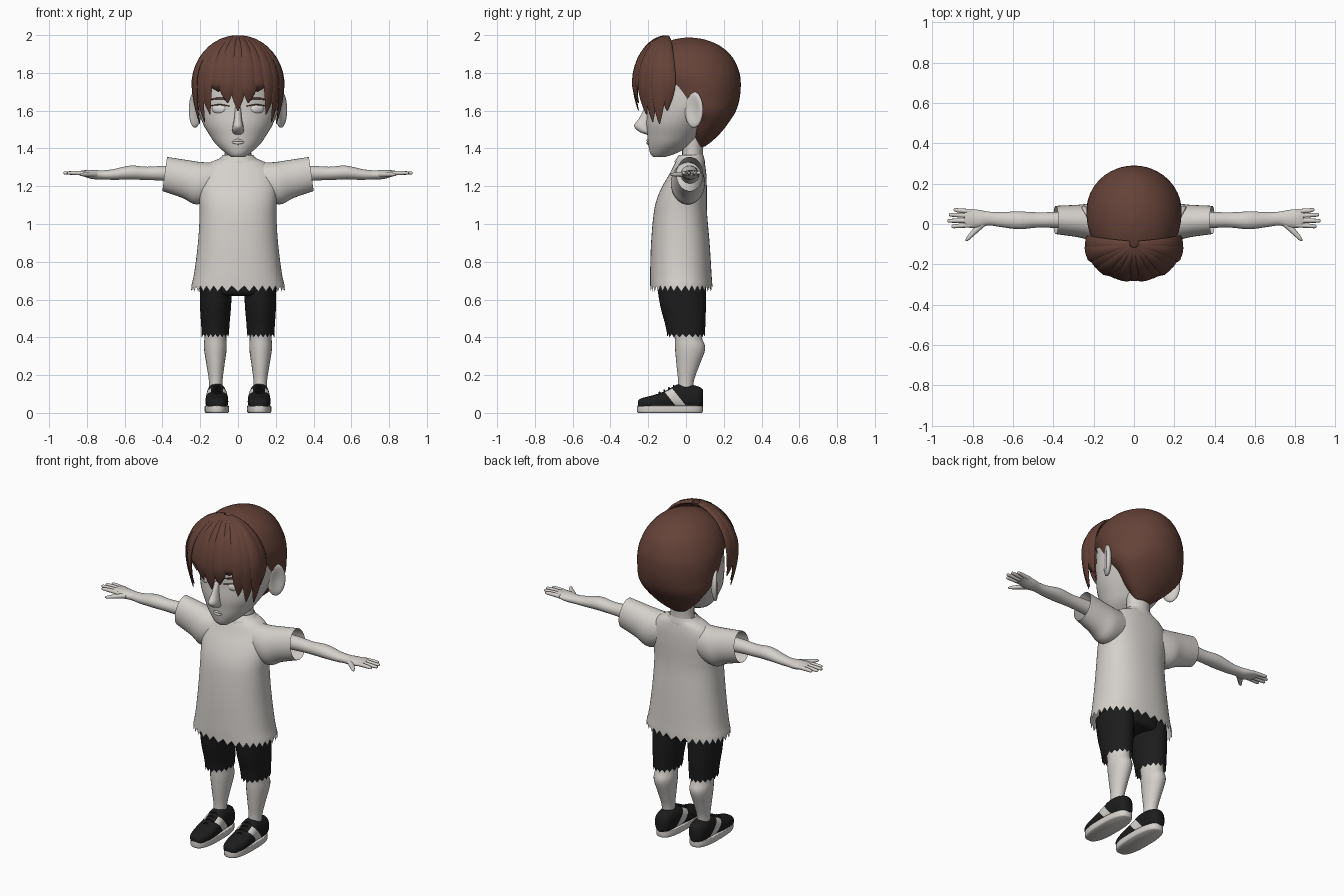
import bpy, bmesh, math
from mathutils import Vector, Matrix

old = bpy.data.objects.get("Cube")
if old:
    bpy.data.objects.remove(old)


def material(name, rgb):
    m = bpy.data.materials.new(name)
    m.use_nodes = True
    m.diffuse_color = (*rgb, 1)
    bsdf = m.node_tree.nodes["Principled BSDF"]
    bsdf.inputs["Base Color"].default_value = (*rgb, 1)
    bsdf.inputs["Roughness"].default_value = 0.8
    return m


PALE = material("pale skin and cloth", (0.66, 0.63, 0.60))
BROWN = material("brown hair", (0.13, 0.055, 0.04))
BLACK = material("black cloth", (0.012, 0.012, 0.012))
WHITE = material("eye white", (0.75, 0.73, 0.70))


def finish(bm, name, mats, mirror=False):
    bmesh.ops.recalc_face_normals(bm, faces=bm.faces[:])
    mesh = bpy.data.meshes.new(name)
    bm.to_mesh(mesh)
    bm.free()
    for m in mats:
        mesh.materials.append(m)
    mesh.shade_smooth()
    mesh.set_sharp_from_angle(angle=math.radians(50))
    ob = bpy.data.objects.new(name, mesh)
    bpy.context.collection.objects.link(ob)
    if mirror:
        ob.modifiers.new("Mirror", "MIRROR").use_mirror_merge = False
    return ob


def bridge(rings, caps=(True, True)):
    """Skin a list of point rings."""
    bm = bmesh.new()
    vs = [[bm.verts.new(p) for p in r] for r in rings]
    n = len(vs[0])
    for a, b in zip(vs, vs[1:]):
        for i in range(n):
            j = (i + 1) % n
            bm.faces.new((a[i], a[j], b[j], b[i]))
    if caps[0]:
        bm.faces.new(vs[0])
    if caps[1]:
        bm.faces.new(vs[-1])
    return bm


def smooth_rows(rows, steps):
    """Catmull-Rom interpolation between profile rows."""
    rows = [Vector(r) for r in rows]
    out = []
    for i in range(len(rows) - 1):
        p1, p2 = rows[i], rows[i + 1]
        p0, p3 = rows[max(i - 1, 0)], rows[min(i + 2, len(rows) - 1)]
        for k in range(steps):
            t = k / steps
            out.append(p1 + (p2 - p0) * (t / 2)
                       + (2 * p0 - 5 * p1 + 4 * p2 - p3) * (t * t / 2)
                       + (3 * p1 - p0 - 3 * p2 + p3) * (t ** 3 / 2))
    return out + [rows[-1]]


def loft_mesh(axis, rows, n=24, p=2, caps=(True, True), teeth=0, slant=0, steps=4):
    """Rows are (position, centre, radius, centre, radius) on the other axes."""
    rings = []
    for t, c1, r1, c2, r2 in smooth_rows(rows, steps):
        ring = []
        for i in range(n):
            a = math.tau * i / n
            c, s = math.cos(a), math.sin(a)
            u = c1 + r1 * math.copysign(abs(c) ** (2 / p), c)
            v = c2 + r2 * math.copysign(abs(s) ** (2 / p), s)
            x = t - slant * (v - c2)
            ring.append(Vector({"x": (x, u, v), "y": (u, x, v), "z": (u, v, x)}[axis]))
        rings.append(ring)
    # torn cloth edge on the first ring
    for q in rings[0][::2]:
        q.z -= teeth
    return bridge(rings, caps)


def loft(name, axis, rows, mat, mirror=False, **kw):
    return finish(loft_mesh(axis, rows, **kw), name, [mat], mirror)


def centred(rows):
    """(z, half width, front y, back y) to loft rows."""
    return [(z, 0, w, (f + b) / 2, (b - f) / 2) for z, w, f, b in rows]


def ellipsoid(name, loc, size, turn, mat, dish=0):
    bm = bmesh.new()
    bmesh.ops.create_uvsphere(bm, u_segments=24, v_segments=16, radius=1)
    for v in bm.verts:
        if v.co.x > 0:
            v.co.x -= dish * v.co.x ** 3
    bm.transform(Matrix.Translation(loc) @ Matrix.Rotation(math.radians(turn), 4, "Z")
                 @ Matrix.Diagonal((*size, 1)))
    return finish(bm, name, [mat], True)


# Head, neck and face
loft("head", "z", centred([
    (1.355, .035, -.175, -.11), (1.375, .065, -.19, -.05), (1.42, .115, -.2, .03),
    (1.47, .15, -.205, .08), (1.53, .185, -.21, .13), (1.61, .213, -.205, .2),
    (1.7, .22, -.205, .24), (1.8, .21, -.195, .24), (1.9, .15, -.14, .18),
    (1.95, .07, -.07, .08)]), PALE, n=40)
loft("neck", "z", [(1.28, 0, .08, .035, .06), (1.38, 0, .07, .035, .055),
                   (1.5, 0, .08, .04, .06)], PALE)
loft("nose", "z", centred([
    (1.475, .018, -.215, -.18), (1.49, .03, -.25, -.18), (1.52, .028, -.275, -.18),
    (1.56, .02, -.248, -.18), (1.63, .014, -.212, -.18)]), PALE, n=16)
for label, z, r in (("upper_lip", 1.443, .007), ("lower_lip", 1.429, .008)):
    loft(label, "x", [(-.045, -.188, .003, 1.436, .002), (0, -.202, r, z, r),
                      (.045, -.188, .003, 1.436, .002)], PALE, n=10)
ellipsoid("ears", (.228, .042, 1.605), (.024, .055, .095), -30, PALE, dish=.9)
ellipsoid("eyes", (.1, -.174, 1.61), (.04, .015, .026), 24, WHITE)
for label, z, r in (("eyebrows", 1.665, .006), ("eyelids", 1.632, .003)):
    loft(label, "x", [(.045, -.205, .003, z - .008, .002), (.095, -.19, .006, z, r),
                      (.145, -.16, .003, z - .006, .002)], BROWN, True, n=8)

# Hair: rounded back with a tapered nape, then fringe locks
loft("back_hair", "z", centred([
    (1.41, .045, .05, .10), (1.44, .085, .04, .14), (1.49, .14, .02, .19),
    (1.55, .19, .005, .235), (1.6, .22, -.06, .265), (1.66, .232, -.13, .283),
    (1.73, .236, -.17, .29), (1.8, .23, -.215, .283), (1.88, .195, -.21, .248),
    (1.94, .14, -.15, .185), (1.975, .07, -.07, .105), (1.987, .012, 0, .03)]),
    BROWN, n=48)


def lock(name, degrees, tip, lift):
    a = math.radians(degrees)
    side = Vector((math.cos(a), math.sin(a), 0))
    rings = []
    for k in range(17):
        s = k / 16
        e = math.radians(85) * max(0, 1 - s / .6)
        q = max(0, (s - .6) / .4)
        r = (math.cos(e) - .12 * q * q) * lift
        z = 1.74 + .248 * math.sin(e) - (1.74 - tip) * q
        mid = Vector((.232 * r * math.sin(a), -.1 - .172 * r * math.cos(a), z))
        out = Vector((math.sin(a) * math.cos(e), -math.cos(a) * math.cos(e), math.sin(e)))
        w = .044 * min(1, .35 + 1.3 * s) * (1 - .93 * q ** 1.6)
        h = .012 * (1 - .8 * q)
        rings.append([mid + side * w * math.cos(j * math.tau / 8)
                      + out * h * math.sin(j * math.tau / 8) for j in range(8)])
    finish(bridge(rings), name, [BROWN])


tips = {0: 1.6, 15: 1.64, 30: 1.7, 45: 1.58, 60: 1.54, 75: 1.53, 90: 1.6}
for i, deg in enumerate(range(-90, 91, 15)):
    lock(f"fringe_lock_{i + 1}", deg, tips[abs(deg)], 1.0 + .025 * (i % 2))

# Shirt with torn hem, collar and short sleeves
loft("shirt", "z", centred([
    (.672, .248, -.19, .14), (.74, .232, -.19, .135), (.9, .212, -.185, .125),
    (1.05, .203, -.172, .112), (1.13, .206, -.155, .11), (1.2, .208, -.125, .11),
    (1.27, .195, -.085, .107), (1.32, .155, -.06, .1), (1.35, .09, -.04, .092)]),
    PALE, n=64, p=2.3, caps=(False, True), teeth=.03)
loft("collar", "z", centred([(1.333, .118, -.06, .1), (1.35, .095, -.048, .096),
                             (1.365, .08, -.038, .092)]),
     PALE, n=28, caps=(False, False), teeth=.025)
loft("sleeves", "x", [
    (.08, .01, .07, 1.235, .09), (.2, .01, .09, 1.215, .112), (.28, .015, .08, 1.238, .1),
    (.388, .02, .07, 1.265, .09)], PALE, True, n=32, caps=(True, False), slant=.14)

# Arms and hands
loft("arms", "x", [
    (.15, .02, .05, 1.26, .05), (.38, .02, .04, 1.268, .04), (.48, .02, .038, 1.268, .035),
    (.57, .018, .044, 1.272, .037), (.66, .022, .037, 1.262, .028),
    (.72, .027, .034, 1.26, .024), (.77, .025, .045, 1.262, .024),
    (.82, .028, .046, 1.268, .016), (.84, .028, .04, 1.268, .011)], PALE, True)
for label, y, tip_x, tip_y in (("little", .062, .895, .07), ("ring", .04, .918, .046),
                               ("middle", .017, .925, .016), ("index", -.005, .905, -.012)):
    loft(label + "_fingers", "x", [
        (.8, y, .012, 1.268, .012), (.86, (y + tip_y) / 2, .011, 1.27, .011),
        (tip_x - .008, tip_y, .009, 1.27, .008), (tip_x, tip_y, .003, 1.27, .003)],
        PALE, True, n=10)
loft("thumbs", "x", [
    (.745, .005, .02, 1.262, .015), (.79, -.035, .02, 1.262, .012),
    (.822, -.068, .014, 1.262, .009), (.835, -.08, .004, 1.262, .004)], PALE, True, n=12)

# Shorts
loft("shorts_seat", "z", centred([(.62, .17, -.12, .08), (.65, .195, -.15, .1),
                                  (.8, .19, -.14, .095)]), BLACK, n=32, p=2.4)
loft("shorts_legs", "z", [
    (.418, .12, .072, 0, .1), (.48, .12, .076, -.005, .108), (.56, .119, .082, -.015, .12),
    (.68, .117, .086, -.025, .13)], BLACK, True, n=36, caps=(False, True), teeth=.018)

# Lower legs
loft("lower_legs", "z", [
    (.1, .118, .035, -.005, .04), (.17, .118, .036, 0, .042), (.25, .119, .047, .01, .06),
    (.34, .12, .06, .022, .08), (.4, .12, .058, .012, .072), (.5, .12, .06, 0, .075)],
    PALE, True)

# Shoes: dark uppers with a pale slanted side band cut into them
bm = loft_mesh("y", [
    (-.255, .112, .025, .045, .018), (-.235, .112, .045, .048, .03),
    (-.18, .112, .059, .055, .037), (-.12, .112, .06, .065, .047),
    (-.07, .112, .057, .078, .06), (-.03, .113, .053, .085, .07),
    (.03, .114, .052, .083, .066), (.07, .114, .045, .08, .058),
    (.09, .114, .025, .078, .045)], n=32, p=2.4)
slope = Vector((0, 1, .8))
cuts = [(Vector((0, y, .075)), slope) for y in (-.085, -.03)]
cuts += [(Vector((x, 0, 0)), Vector((1, 0, 0))) for x in (.08, .144)]
for point, normal in cuts:
    bmesh.ops.bisect_plane(bm, geom=bm.verts[:] + bm.edges[:] + bm.faces[:],
                           plane_co=point, plane_no=normal)
for f in bm.faces:
    c = f.calc_center_median()
    behind = (c - cuts[0][0]).dot(slope) > 0 > (c - cuts[1][0]).dot(slope)
    f.material_index = int(behind and abs(c.x - .112) > .032)
finish(bm, "shoe_uppers", [BLACK, PALE], True)
loft("shoe_soles", "z", [(0, .112, .058, -.085, .168), (.008, .112, .064, -.085, .174),
                         (.034, .112, .064, -.085, .174), (.038, .112, .06, -.085, .17)],
     PALE, True, n=40, p=2.6)
for i in range(4):
    y, z = -.14 + .025 * i, .108 + .012 * i
    loft(f"shoe_laces_{i + 1}", "x", [(.082, y, .005, z - .012, .004), (.112, y, .005, z, .005),
                                      (.142, y, .005, z - .012, .004)], BLACK, True, n=8)
